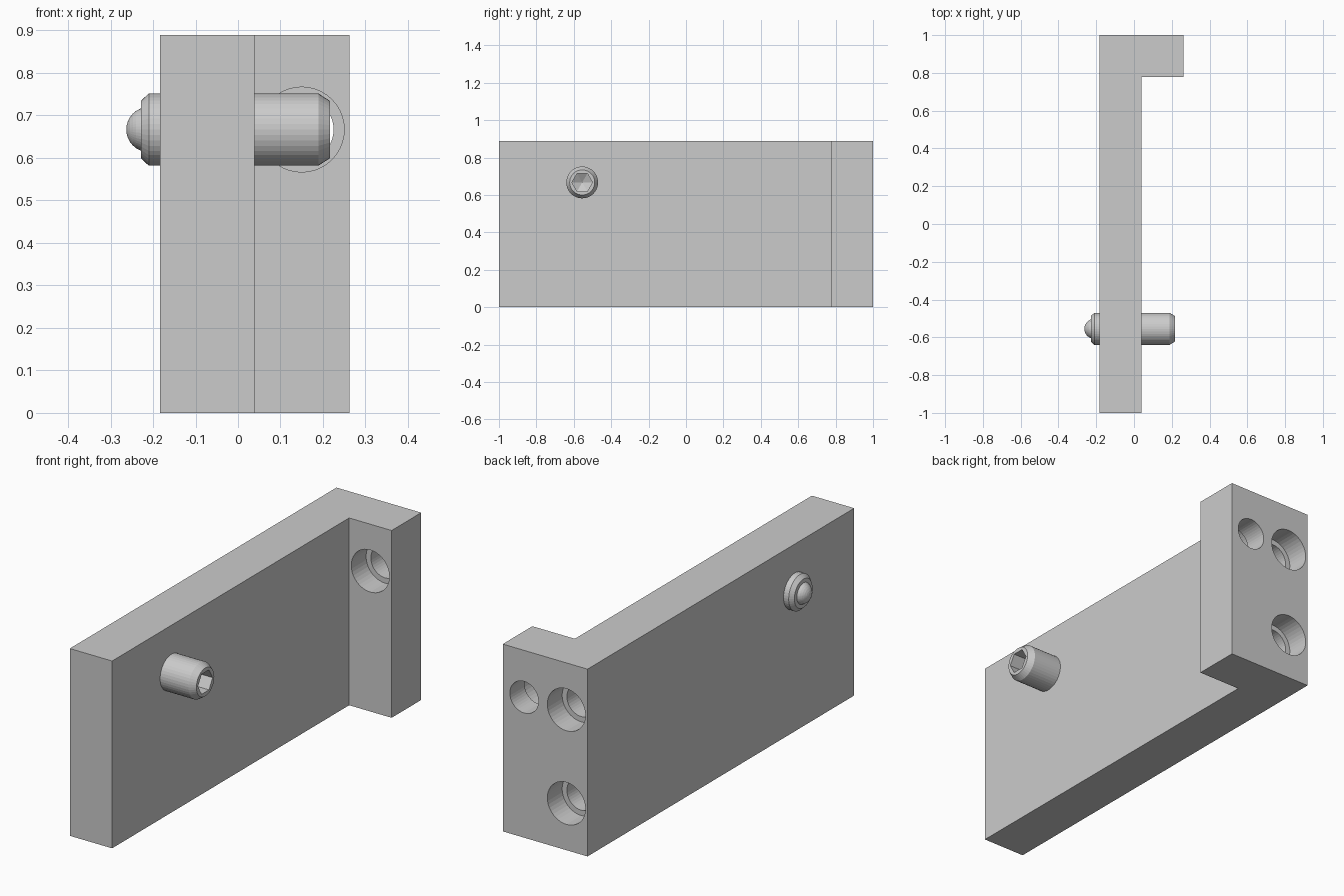
import bpy, bmesh
from math import pi, cos, sin
from mathutils import Matrix

if "Cube" in bpy.data.objects:
    bpy.data.objects.remove(bpy.data.objects["Cube"])

ALONG_X = Matrix.Rotation(pi / 2, 4, "Y")
ALONG_Y = Matrix.Rotation(-pi / 2, 4, "X")


def make_object(name, bm):
    bmesh.ops.recalc_face_normals(bm, faces=bm.faces)
    mesh = bpy.data.meshes.new(name)
    bm.to_mesh(mesh)
    bm.free()
    obj = bpy.data.objects.new(name, mesh)
    bpy.context.collection.objects.link(obj)
    return obj


def lathe(name, profile, turn, centre, sides=40, phase=0.0):
    """Solid of revolution from (position, radius) pairs; radius 0 makes a tip."""
    bm = bmesh.new()
    rings = []
    for pos, r in profile:
        count = sides if r else 1
        rings.append([bm.verts.new((r * cos(phase + 2 * pi * i / sides),
                                    r * sin(phase + 2 * pi * i / sides), pos))
                      for i in range(count)])
    for a, b in zip(rings, rings[1:]):
        for i in range(sides):
            j = (i + 1) % sides
            quad = [a[i % len(a)], a[j % len(a)], b[j % len(b)], b[i % len(b)]]
            bm.faces.new(list(dict.fromkeys(quad)))
    for ring in (rings[0], rings[-1]):
        if len(ring) > 1:
            bm.faces.new(ring)
    bm.transform(Matrix.Translation(centre) @ turn)
    return make_object(name, bm)


def cut(target, cutters):
    """Subtract the cutters, keep the result as plain mesh, drop the cutters."""
    for cutter in cutters:
        cutter.hide_render = True
        mod = target.modifiers.new("cut", "BOOLEAN")
        mod.operation = "DIFFERENCE"
        mod.solver = "EXACT"
        mod.object = cutter
    graph = bpy.context.evaluated_depsgraph_get()
    mesh = bpy.data.meshes.new_from_object(target.evaluated_get(graph))
    target.modifiers.clear()
    target.data = mesh
    for cutter in cutters:
        bpy.data.objects.remove(cutter)


# L-shaped bracket: long plate with a flange at the back
LEFT, INNER, RIGHT = -0.183, 0.039, 0.262
HEIGHT, FLANGE = 0.889, 0.778
outline = [(LEFT, -1), (INNER, -1), (INNER, FLANGE),
           (RIGHT, FLANGE), (RIGHT, 1), (LEFT, 1)]
bm = bmesh.new()
base = bm.faces.new([bm.verts.new((x, y, 0)) for x, y in outline])
walls = bmesh.ops.extrude_face_region(bm, geom=[base])
top = [v for v in walls["geom"] if isinstance(v, bmesh.types.BMVert)]
bmesh.ops.translate(bm, verts=top, vec=(0, 0, HEIGHT))
bracket = make_object("bracket", bm)

# Counterbored holes: one through the flange, two from the back of the plate
BORE, HEAD, STEP = 0.075, 0.1, 0.889
UPPER, LOWER = HEIGHT * 0.75, HEIGHT * 0.25
flange_hole = [(0.7, HEAD), (STEP, HEAD), (STEP, BORE), (1.1, BORE)]
plate_hole = [(FLANGE, BORE), (STEP, BORE), (STEP, HEAD), (1.1, HEAD)]
cutters = [lathe("flange_hole_cutter", flange_hole, ALONG_Y, (0.15, 0, UPPER))]
for z in (UPPER, LOWER):
    cutters.append(lathe("plate_hole_cutter", plate_hole, ALONG_Y,
                         ((LEFT + INNER) / 2, 0, z)))
cut(bracket, cutters)

# Set screw through the plate, chamfered at both ends
AXIS = (0, -0.555, UPPER)
TIP, END, RADIUS = -0.228, 0.217, 0.085
screw = lathe("set_screw", [(TIP, 0.068), (TIP + 0.018, RADIUS),
                            (END - 0.028, RADIUS), (END, 0.067)], ALONG_X, AXIS)

# Hexagonal drive socket with a conical bottom
socket = lathe("socket_cutter", [(END - 0.13, 0), (END - 0.1, 0.055),
                                 (END + 0.05, 0.055)],
               ALONG_X, AXIS, sides=6, phase=pi / 2)
cut(screw, [socket])

# Rounded ball in the screw tip
BALL, BALL_CENTRE = 0.053, -0.21
arc = [(BALL_CENTRE - BALL, 0)]
for k in range(1, 9):
    a = k * pi / 16
    arc.append((BALL_CENTRE - BALL * cos(a), BALL * sin(a)))
lathe("tip_ball", arc, ALONG_X, AXIS)
